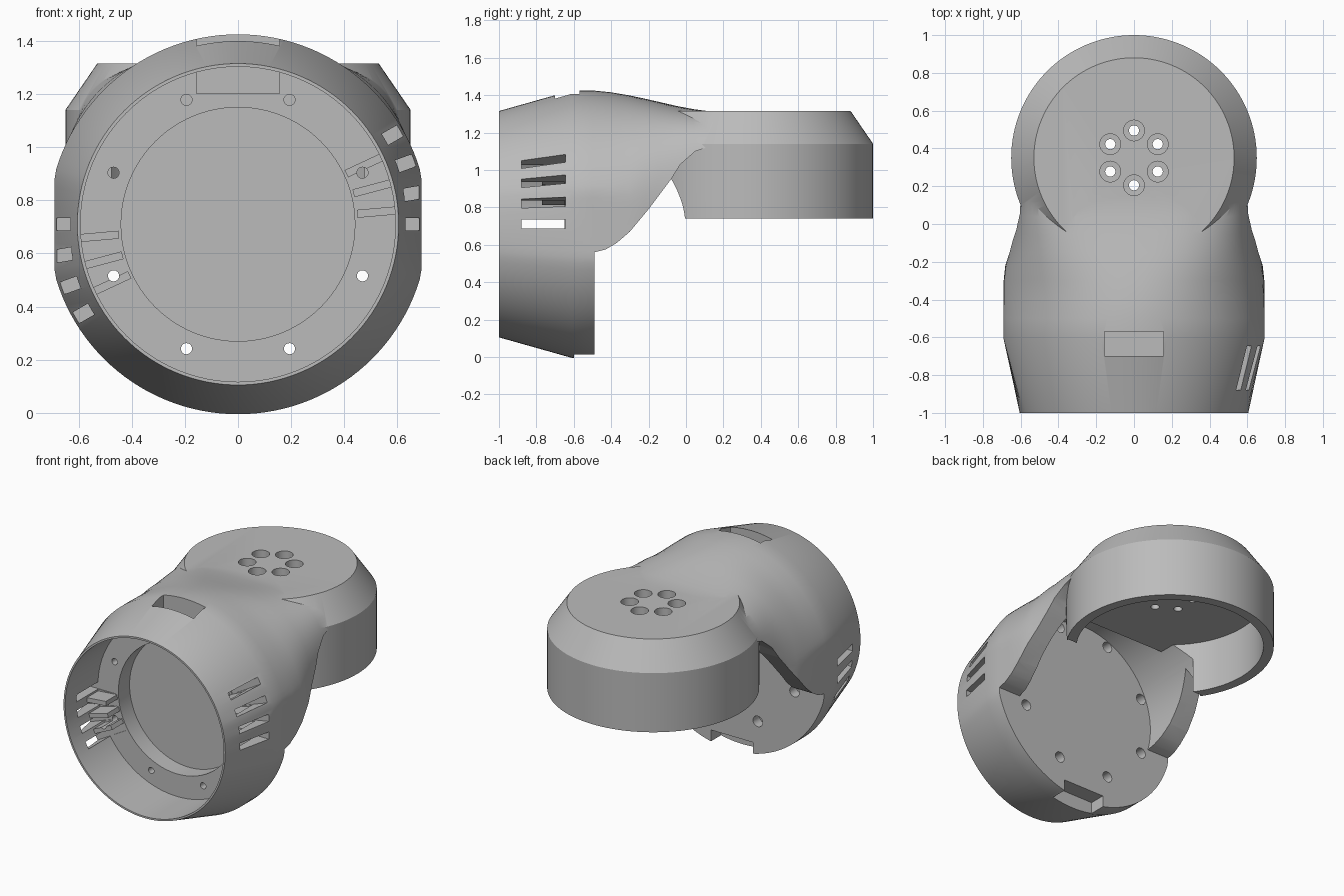
import bpy, bmesh, math
from mathutils import Vector, Matrix

old = bpy.data.objects.get("Cube")
if old:
    bpy.data.objects.remove(old, do_unlink=True)

AXIS_Z = 0.71                      # height of the horizontal socket axis
SOCKET = Vector((0, 0, AXIS_Z))
DRUM = Vector((0, 0.35, 0))        # centre of the upright drum

grey = bpy.data.materials.new("plain grey")
grey.use_nodes = True
grey.diffuse_color = (0.5, 0.5, 0.5, 1)
grey.node_tree.nodes["Principled BSDF"].inputs["Base Color"].default_value = (0.5, 0.5, 0.5, 1)


def finish(name, bm):
    bmesh.ops.recalc_face_normals(bm, faces=bm.faces)
    mesh = bpy.data.meshes.new(name)
    bm.to_mesh(mesh)
    bm.free()
    mesh.materials.append(grey)
    ob = bpy.data.objects.new(name, mesh)
    bpy.context.collection.objects.link(ob)
    return ob


def loft(name, sections, centre, along_y=False, segs=96, clip=9):
    """Closed solid through (position, half width, half height, squareness) sections."""
    bm = bmesh.new()
    rings = []
    for t, wide, high, power in sections:
        ring = []
        for i in range(segs):
            a = 2 * math.pi * i / segs
            c, s = math.cos(a), math.sin(a)
            u = wide * math.copysign(abs(c) ** (2 / power), c)
            v = high * math.copysign(abs(s) ** (2 / power), s)
            u = max(-clip, min(clip, u))
            p = Vector((u, t, v)) if along_y else Vector((u, v, t))
            ring.append(bm.verts.new(p + centre))
        rings.append(ring)
    for a, b in zip(rings, rings[1:]):
        for i in range(segs):
            j = (i + 1) % segs
            bm.faces.new((a[i], a[j], b[j], b[i]))
    bm.faces.new(rings[0])
    bm.faces.new(rings[-1])
    return finish(name, bm)


def lathe(name, profile, centre, along_y=False, segs=96):
    """Round solid from (position, radius) pairs."""
    return loft(name, [(t, r, r, 2) for t, r in profile], centre, along_y, segs)


def box(name, low, high, turn=0):
    """Box between two corners, turned about the socket axis."""
    low, high = Vector(low), Vector(high)
    bm = bmesh.new()
    bmesh.ops.create_cube(bm, size=1)
    for v in bm.verts:
        v.co = Vector([(low[k] + high[k]) / 2 + v.co[k] * (high[k] - low[k]) for k in range(3)])
    if turn:
        bmesh.ops.rotate(bm, verts=bm.verts, cent=SOCKET,
                         matrix=Matrix.Rotation(-math.radians(turn), 3, 'Y'))
    return finish(name, bm)


def prism(name, outline, half):
    """Side-view outline (y, z) extruded across x."""
    bm = bmesh.new()
    face = bm.faces.new([bm.verts.new((-half, y, z)) for y, z in outline])
    new = bmesh.ops.extrude_face_region(bm, geom=[face])["geom"]
    bmesh.ops.translate(bm, vec=(2 * half, 0, 0),
                        verts=[g for g in new if isinstance(g, bmesh.types.BMVert)])
    return finish(name, bm)


def combine(target, tool, op='DIFFERENCE'):
    mod = target.modifiers.new("combine", 'BOOLEAN')
    mod.operation, mod.solver, mod.object = op, 'EXACT', tool
    bpy.context.view_layer.update()
    result = bpy.data.meshes.new_from_object(
        target.evaluated_get(bpy.context.evaluated_depsgraph_get()))
    target.modifiers.clear()
    target.data = result
    bpy.data.objects.remove(tool, do_unlink=True)


# Round socket body with flattened flanks, growing squarer along the neck
housing = loft("elbow_housing",
               [(-1, .605, .605, 2), (-.61, .715, .715, 2), (-.5, .715, .715, 2),
                (-.4, .71, .705, 2.05), (-.3, .7, .688, 2.2), (-.22, .682, .671, 2.5),
                (-.15, .662, .655, 2.8), (-.05, .643, .632, 3.4), (.04, .632, .615, 4),
                (.13, .627, .603, 4.6), (.22, .625, .599, 4.8)],
               SOCKET, along_y=True, segs=128, clip=0.69)

# Sweeping lower edge of the neck
combine(housing, prism("neck_cutter",
                       [(-.49, -.2), (-.49, .56), (-.43, .575), (-.37, .61), (-.3, .67), (-.2, .79),
                        (-.08, .95), (-.03, 1.03), (.05, 1.1), (.17, 1.14), (.6, 1.14), (.6, -.2)], 1))

# Upright drum with a chamfered top
combine(housing, lathe("drum", [(.74, .65), (1.14, .65), (1.315, .53)], DRUM, segs=128), 'UNION')

# Hollow under the drum, and the clearance behind the back plate below its ceiling
combine(housing, lathe("drum_hollow", [(.6, .585), (1.09, .585)], DRUM))
clearance = lathe("neck_hollow", [(-.49, .545), (.01, .545)], SOCKET, along_y=True)
combine(clearance, box("ceiling_keeper", (-1, -.2, 1.09), (1, .5, 2)))
combine(housing, clearance)

# Stepped front socket
combine(housing, lathe("socket_hollow", [(-1.1, .593), (-.65, .593)], SOCKET, along_y=True))
combine(housing, lathe("socket_recess", [(-.8, .44), (-.53, .44)], SOCKET, along_y=True))

# Latch pockets: a block carries the top one, the other opens at the lower back
combine(housing, box("latch_block", (-.157, -.71, 1.2), (.157, -.6, 1.33)), 'UNION')
combine(housing, box("top_pocket", (-.157, -.7, 1.28), (.157, -.57, 1.5)))
combine(housing, box("bottom_pocket", (-.157, -.6, -.1), (.157, -.4, .09)))

# Four vents on each flank, with ribs between them inside the socket
for side in (0, 180):
    for step in range(4):
        combine(housing, box("vent", (.46, -.88, AXIS_Z - .024), (.85, -.645, AXIS_Z + .024),
                             side + 10 * step))
    for step in range(3):
        combine(housing, box("vent_rib", (.45, -.77, AXIS_Z - .015), (.61, -.64, AXIS_Z + .015),
                             side + 5 + 10 * step), 'UNION')

# Ring of screw holes through the back plate, wider at the back
for i in range(8):
    a = math.radians(22.5 + 45 * i)
    at = SOCKET + Vector((0.507 * math.cos(a), 0, 0.507 * math.sin(a)))
    combine(housing, lathe("screw_hole", [(-.8, .021), (-.56, .021), (-.559, .036), (-.4, .036)],
                           at, along_y=True, segs=20))

# Counterbored holes in the drum top
for i in range(6):
    a = math.radians(30 + 60 * i)
    at = DRUM + Vector((0.145 * math.cos(a), 0.145 * math.sin(a), 0))
    combine(housing, lathe("bolt_hole", [(1, .027), (1.17, .027), (1.171, .055), (1.4, .055)],
                           at, segs=24))

bpy.ops.object.select_all(action='DESELECT')
housing.select_set(True)
bpy.context.view_layer.objects.active = housing
bpy.ops.object.shade_smooth_by_angle(angle=math.radians(25))
